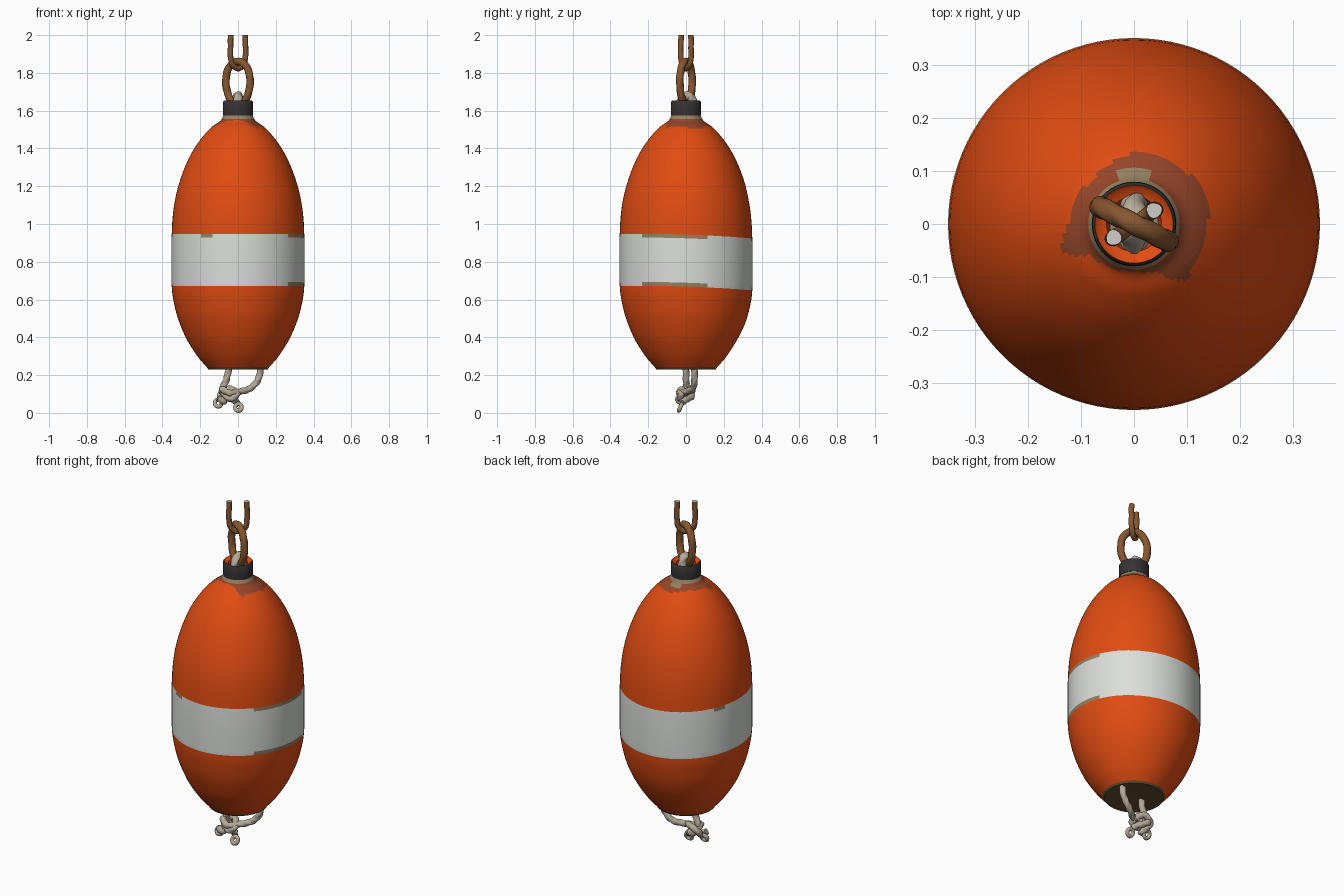
import bpy, bmesh, math
from mathutils import Vector

if "Cube" in bpy.data.objects:
    bpy.data.objects.remove(bpy.data.objects["Cube"])


def material(name, rgb):
    m = bpy.data.materials.new(name)
    m.diffuse_color = (*rgb, 1)
    m.use_nodes = True
    m.node_tree.nodes["Principled BSDF"].inputs["Base Color"].default_value = m.diffuse_color
    return m


ORANGE = material("orange paint", (0.75, 0.072, 0.006))
WHITE = material("white paint", (0.71, 0.74, 0.70))
TAN = material("worn tan", (0.30, 0.22, 0.12))
STAIN = material("brown stain", (0.30, 0.06, 0.022))
DIRT = material("dark base", (0.13, 0.078, 0.03))
BLACK = material("black rubber", (0.036, 0.032, 0.034))
ROPE = material("rope", (0.46, 0.40, 0.31))
RUST = material("rusty metal", (0.24, 0.095, 0.03))
STEEL = material("bare metal", (0.62, 0.62, 0.60))


def finish(name, bm, mats, angle=40):
    bmesh.ops.recalc_face_normals(bm, faces=bm.faces)
    me = bpy.data.meshes.new(name)
    bm.to_mesh(me)
    bm.free()
    ob = bpy.data.objects.new(name, me)
    bpy.context.collection.objects.link(ob)
    for m in mats:
        me.materials.append(m)
    bpy.ops.object.select_all(action='DESELECT')
    ob.select_set(True)
    bpy.context.view_layer.objects.active = ob
    bpy.ops.object.shade_smooth_by_angle(angle=math.radians(angle))
    return ob


def spline(pts, n, closed=False):
    """Catmull-Rom curve through the points."""
    P = [Vector(p) for p in pts]
    k = len(P)
    get = (lambda i: P[i % k]) if closed else (lambda i: P[max(0, min(k - 1, i))])
    out = []
    for i in range(k if closed else k - 1):
        a, b, c, d = (get(i + j) for j in (-1, 0, 1, 2))
        for s in range(n):
            t = s / n
            out.append(0.5 * (2 * b + (c - a) * t + (2 * a - 5 * b + 4 * c - d) * t * t
                              + (3 * b - a - 3 * c + d) * t ** 3))
    if not closed:
        out.append(P[-1])
    return out


def tube(name, pts, radius, mat, n=8, closed=False, lobes=3, depth=0.1, pitch=0.16, sides=15, cap=None):
    """Sweep a twisted, lobed cross-section along a curve."""
    path = spline(pts, n, closed)
    k = len(path)
    length = sum((path[i + 1] - path[i]).length for i in range(k - 1))
    steps = max(1, round(length / pitch * lobes))
    turns = steps / lobes * 2 * math.pi
    bm = bmesh.new()
    rings, normal, run = [], None, 0
    for i, p in enumerate(path):
        a = path[i - 1] if (closed or i) else p
        b = path[(i + 1) % k] if (closed or i < k - 1) else p
        tan = (b - a).normalized()
        if normal is None:
            normal = tan.orthogonal()
        normal = (normal - tan * normal.dot(tan)).normalized()
        side = tan.cross(normal)
        twist = turns * i / (k if closed else k - 1)
        ring = []
        for j in range(sides):
            t = 2 * math.pi * j / sides
            r = radius * (1 - depth + depth * math.cos(lobes * (t - twist)))
            ring.append(bm.verts.new(p + r * (math.cos(t) * normal + math.sin(t) * side)))
        rings.append(ring)
    for i in range(k if closed else k - 1):
        A, B = rings[i], rings[(i + 1) % k]
        for j in range(sides):
            bm.faces.new((A[j], A[(j + 1) % sides], B[(j + 1) % sides], B[j]))
    if not closed:
        for ring in (rings[0], rings[-1]):
            bm.faces.new(ring).material_index = 1 if cap else 0
    return finish(name, bm, [mat, cap] if cap else [mat], 60)


def lathe(name, profile, mats, rule, segs=96, shift=None):
    """Revolve (r, z) points about z; rule picks the material of each face."""
    bm = bmesh.new()
    rings = []
    for r, z in profile:
        ring = []
        for j in range(segs):
            t = 2 * math.pi * j / segs
            dz = shift(t, z) if shift else 0
            ring.append(bm.verts.new((r * math.cos(t), r * math.sin(t), z + dz)))
        rings.append(ring)
    for i in range(len(rings) - 1):
        (r0, z0), (r1, z1) = profile[i], profile[i + 1]
        for j in range(segs):
            f = bm.faces.new((rings[i][j], rings[i][(j + 1) % segs],
                              rings[i + 1][(j + 1) % segs], rings[i + 1][j]))
            deg = ((j + 0.5) * 360 / segs + 180) % 360 - 180
            f.material_index = rule((r0 + r1) / 2, (z0 + z1) / 2, deg)
    bm.faces.new(rings[0])
    bm.faces.new(rings[-1])
    bm.faces.ensure_lookup_table()
    bm.faces[-2].material_index = rule(0, profile[0][1], 0)
    bm.faces[-1].material_index = rule(0, profile[-1][1], 0)
    return finish(name, bm, mats)


# Float body: lower bowl, straight painted band, upper dome and neck
lower = spline([(0.165, 0.242, 0), (0.215, 0.30, 0), (0.275, 0.395, 0), (0.32, 0.50, 0),
                (0.344, 0.60, 0), (0.351, 0.66, 0)], 5)
upper = spline([(0.351, 0.935, 0), (0.346, 1.03, 0), (0.332, 1.13, 0), (0.304, 1.24, 0),
                (0.257, 1.355, 0), (0.197, 1.45, 0), (0.137, 1.515, 0), (0.095, 1.545, 0),
                (0.076, 1.575, 0)], 6)
profile = ([(0.145, 0.232), (0.157, 0.23)] + [(p.x, p.y) for p in lower]
           + [(0.352, 0.68), (0.352, 0.80), (0.352, 0.915)] + [(p.x, p.y) for p in upper]
           + [(0.07, 1.60)])

# Stain reach around the neck, as (degrees, radius)
REACH = [(-180, 0.125), (-158, 0.15), (-145, 0.10), (-90, 0.09), (-65, 0.10), (-48, 0.145),
         (-25, 0.135), (20, 0.145), (50, 0.14), (90, 0.135), (130, 0.115), (180, 0.125)]


def reach(deg):
    for (a, ra), (b, rb) in zip(REACH, REACH[1:]):
        if a <= deg <= b:
            return ra + (rb - ra) * (deg - a) / (b - a)


def body_rule(r, z, deg):
    if z < 0.24:
        return 4
    chipped = -40 < deg < 20 or 150 < deg < 162
    if 0.66 < z < 0.68:
        return 2 if -40 < deg < 20 else 1
    if 0.915 < z < 0.935:
        return 2 if chipped or -124 < deg < -112 else 1
    if 0.66 < z < 0.935:
        return 1
    if z > 1.4:
        if r < 0.088 or (r < 0.11 and 70 < deg < 110):
            return 2
        if r < reach(deg):
            return 3
    return 0


def band_tilt(t, z):
    fade = max(0, 1 - abs(z - 0.80) / 0.4) ** 0.5
    return fade * (0.011 * math.cos(t) ** 2 - 0.014 * math.sin(t))


lathe("float_body", profile, [ORANGE, WHITE, TAN, STAIN, DIRT], body_rule, shift=band_tilt)

# Rubber collar with a painted cup inside
lathe("neck_collar", [(0.070, 1.572), (0.079, 1.574), (0.080, 1.60), (0.079, 1.648), (0.074, 1.654),
                      (0.070, 1.648), (0.052, 1.642), (0.046, 1.60)], [BLACK, ORANGE],
      lambda r, z, d: 1 if r < 0.073 and z > 1.59 else 0, segs=64)

# Rope eye rising from the neck
tube("rope_eye", [(0, -0.036, 1.59), (0, -0.034, 1.63), (0, -0.012, 1.668), (0, 0.018, 1.677),
                  (0, 0.036, 1.64), (0, 0.036, 1.59)], 0.026, ROPE)


# Chain: a closed lower link and a broken upper link
def in_plane(u, z, deg):
    a = math.radians(deg)
    return (u * math.cos(a), u * math.sin(a), z)


oval = [(0.072 * math.sin(2 * math.pi * i / 12) * (1 + 0.08 * math.cos(2 * math.pi * i / 12)),
         1.746 + 0.115 * math.cos(2 * math.pi * i / 12)) for i in range(12)]
tube("lower_link", [in_plane(u, z, -27) for u, z in oval], 0.021, RUST, closed=True,
     depth=0.05, pitch=0.2)
prong = [(0.046, 2.0), (0.048, 1.95), (0.048, 1.89), (0.037, 1.845)]
hook = [(-u, z) for u, z in prong] + [(0, 1.823)] + prong[::-1]
tube("upper_link", [in_plane(u, z, 34) for u, z in hook], 0.0155, RUST, depth=0.05,
     pitch=0.2, cap=STEEL)

# Tail rope: two strands from the base, knotted together
tube("tail_strand_left", [(-0.045, 0, 0.26), (-0.06, 0, 0.18), (-0.082, 0, 0.12), (-0.045, -0.03, 0.075),
                          (-0.005, -0.02, 0.10), (-0.045, 0.03, 0.128), (-0.095, 0.02, 0.095),
                          (-0.075, -0.03, 0.06), (-0.105, -0.04, 0.08)], 0.019, ROPE, pitch=0.12)
tube("tail_strand_right", [(0.122, 0.045, 0.26), (0.108, 0.045, 0.18), (0.065, 0.035, 0.13),
                           (0.01, 0.0, 0.112), (-0.045, -0.035, 0.105), (-0.085, -0.015, 0.125),
                           (-0.07, 0.03, 0.09), (-0.025, 0.0, 0.07), (-0.005, -0.022, 0.055)],
     0.019, ROPE, pitch=0.12)

# Small curled rope ends below the knot
for name, cx, cy, cz in (("curl_right", 0.002, -0.03, 0.029), ("curl_left", -0.105, -0.02, 0.052)):
    ring = [(cx + 0.018 * math.cos(i * math.pi / 4), cy + 0.008 * math.sin(i * math.pi / 4),
             cz + 0.018 * math.sin(i * math.pi / 4)) for i in range(8)]
    tube(name, ring, 0.0115, ROPE, n=4, closed=True, depth=0.05, sides=10)
